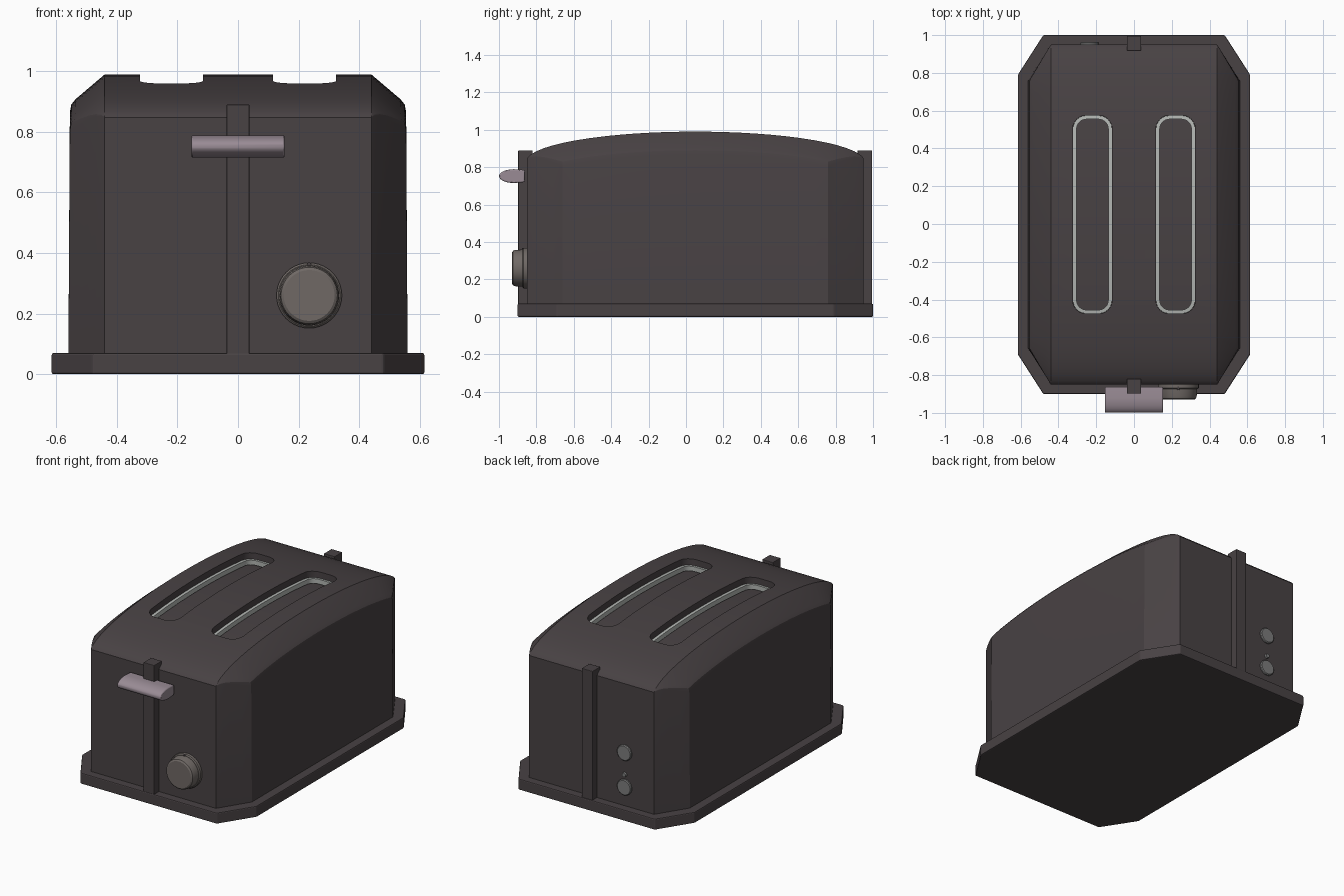
import bpy, bmesh, math
from math import sin, cos, pi, sqrt, radians

if "Cube" in bpy.data.objects:
    bpy.data.objects.remove(bpy.data.objects["Cube"])

CY = 0.05  # centre of the shell along y


def material(name, rgb):
    m = bpy.data.materials.new(name)
    m.diffuse_color = (*rgb, 1)
    m.use_nodes = True
    m.node_tree.nodes["Principled BSDF"].inputs["Base Color"].default_value = m.diffuse_color
    return m


DARK = material("dark_shell", (0.065, 0.054, 0.057))
PINK = material("lever_grey", (0.32, 0.26, 0.30))
WARM = material("dial_grey", (0.16, 0.14, 0.13))
STEEL = material("steel", (0.45, 0.47, 0.45))
GREY = material("button_grey", (0.2, 0.2, 0.2))


def finish(name, bm, mat, bevel=0.0, segs=2):
    bmesh.ops.remove_doubles(bm, verts=bm.verts, dist=1e-5)
    bmesh.ops.recalc_face_normals(bm, faces=bm.faces)
    me = bpy.data.meshes.new(name)
    bm.to_mesh(me)
    bm.free()
    ob = bpy.data.objects.new(name, me)
    bpy.context.collection.objects.link(ob)
    me.materials.append(mat)
    if bevel:
        b = ob.modifiers.new("bevel", 'BEVEL')
        b.width, b.segments, b.limit_method = bevel, segs, 'ANGLE'
    return ob


def loft(bm, loops, caps=True, closed=False):
    rings = [[bm.verts.new(p) for p in lp] for lp in loops]
    n = len(rings[0])
    pairs = list(zip(rings, rings[1:])) + ([(rings[-1], rings[0])] if closed else [])
    for a, b in pairs:
        for i in range(n):
            j = (i + 1) % n
            bm.faces.new((a[i], a[j], b[j], b[i]))
    if caps:
        bm.faces.new(rings[0])
        bm.faces.new(rings[-1])


def smooth(ob, angle=28):
    bpy.ops.object.select_all(action='DESELECT')
    bpy.context.view_layer.objects.active = ob
    ob.select_set(True)
    bpy.ops.object.shade_smooth_by_angle(angle=radians(angle))


def box(name, x0, x1, y0, y1, z0, z1, mat, bevel=0.0):
    bm = bmesh.new()
    loft(bm, [[(x0, y0, z), (x1, y0, z), (x1, y1, z), (x0, y1, z)] for z in (z0, z1)])
    return finish(name, bm, mat, bevel)


def turned(name, x, z, profile, mat, n=40):
    # round part turned about the y axis, profile = (radius, y)
    bm = bmesh.new()
    loft(bm, [[(x + r * cos(2 * pi * i / n), y, z + r * sin(2 * pi * i / n))
               for i in range(n)] for r, y in profile])
    ob = finish(name, bm, mat)
    smooth(ob)
    return ob


def arch(y):
    return 0.83 + 0.16 * sqrt(max(0, 1 - ((y - CY) / 0.905) ** 2))


# base plate: octagon with cut corners
bm = bmesh.new()
octagon = [(-0.48, -0.9), (0.48, -0.9), (0.615, -0.69), (0.615, 0.79),
           (0.48, 1.0), (-0.48, 1.0), (-0.615, 0.79), (-0.615, -0.69)]
loft(bm, [[(x, y, z) for x, y in octagon] for z in (0, 0.07)])
finish("base_plate", bm, DARK, 0.006)

# shell: arched sections along y, narrowing at the cut corners
END, KINK = 0.9, 0.71
ys = sorted({round(s * v, 4) for s in (-1, 1)
             for v in [END, 0.893, 0.88, 0.85, 0.81, 0.76, KINK] + [0.08 * i for i in range(9)]})
sections = []
for v in ys:
    y, t = v + CY, arch(v + CY)
    d = 0.12 * min(1, (END - abs(v)) / (END - KINK))
    half = [(0.44 + d, 0.06), (0.44 + 0.96 * d, t - 1.05 * d), (0.44 + 0.92 * d, t - 0.83 * d),
            (0.44 + 0.8 * d, t - 0.68 * d), (0.44, t)]
    sections.append([(x, y, z) for x, z in half] + [(-x, y, z) for x, z in reversed(half)])
bm = bmesh.new()
loft(bm, sections)
shell = finish("shell", bm, DARK)


# bread slots: rounded outlines following the arch
def outline(cx, hx, hy, r):
    st = [(-hy + r - r * cos(a), hx - r + r * sin(a))
          for a in [pi / 2 * i / 6 for i in range(7)]]
    st += [(-hy + r + (hy - r) * i / 8, hx) for i in range(1, 8)]
    st += [(0, hx)] + [(-v, h) for v, h in reversed(st)]
    return [(cx + h, v + CY) for v, h in st], [(cx - h, v + CY) for v, h in st]


for side, cx in (("left", -0.22), ("right", 0.22)):
    R, L = outline(cx, 0.104, 0.525, 0.07)
    bm = bmesh.new()
    loft(bm, [[(a[0], a[1], arch(a[1]) - 0.075), (a[0], a[1], 1.1),
               (b[0], b[1], 1.1), (b[0], b[1], arch(b[1]) - 0.075)] for a, b in zip(R, L)])
    cutter = finish("slot_cutter_" + side, bm, DARK)
    cutter.hide_render = True
    m = shell.modifiers.new("slot_" + side, 'BOOLEAN')
    m.operation, m.solver, m.object = 'DIFFERENCE', 'EXACT', cutter
    bpy.context.view_layer.objects.active = shell
    bpy.ops.object.modifier_apply(modifier=m.name)
    bpy.data.objects.remove(cutter)

    # steel rim inside the slot
    def path(hx, hy, r, depth):
        p, q = outline(cx, hx, hy, r)
        return [(x, y, arch(y) - depth) for x, y in p + q[::-1]]
    bm = bmesh.new()
    big, small = (0.103, 0.524, 0.069), (0.084, 0.505, 0.052)
    loft(bm, [path(*big, 0.04), path(*small, 0.04), path(*small, 0.07), path(*big, 0.07)],
         caps=False, closed=True)
    smooth(finish("slot_rim_" + side, bm, STEEL))
smooth(shell, 25)

# upright rails front and back
box("front_rail", -0.038, 0.038, -0.897, -0.82, 0.065, 0.89, DARK, 0.003)
box("back_rail", -0.038, 0.038, 0.918, 0.995, 0.065, 0.89, DARK, 0.003)

# push lever with a rounded nose
bm = bmesh.new()
nose = [(-0.862, 0.72), (-0.862, 0.785)]
nose += [(-0.92 - 0.08 * sin(pi * i / 12), 0.752 + 0.037 * cos(pi * i / 12)) for i in range(13)]
loft(bm, [[(x, y, z) for y, z in nose] for x in (-0.154, 0.154)])
lever = finish("lever", bm, PINK, 0.006)
smooth(lever)

# browning dial with its pointer dot
turned("dial_ring", 0.235, 0.26, [(0.108, -0.84), (0.108, -0.868), (0.102, -0.874)], WARM)
turned("dial_knob", 0.235, 0.26, [(0.1, -0.86), (0.097, -0.912), (0.093, -0.924), (0.084, -0.93)], WARM)
turned("dial_mark", 0.235, 0.362, [(0.007, -0.86), (0.007, -0.878)], DARK, 12)

# back buttons and lamp
for name, z, r in (("upper_button", 0.41, 0.05), ("lower_button", 0.19, 0.05), ("lamp", 0.27, 0.014)):
    turned(name, -0.235, z, [(r, 0.93), (r, 0.958), (r * 0.9, 0.963)], GREY, 28)
